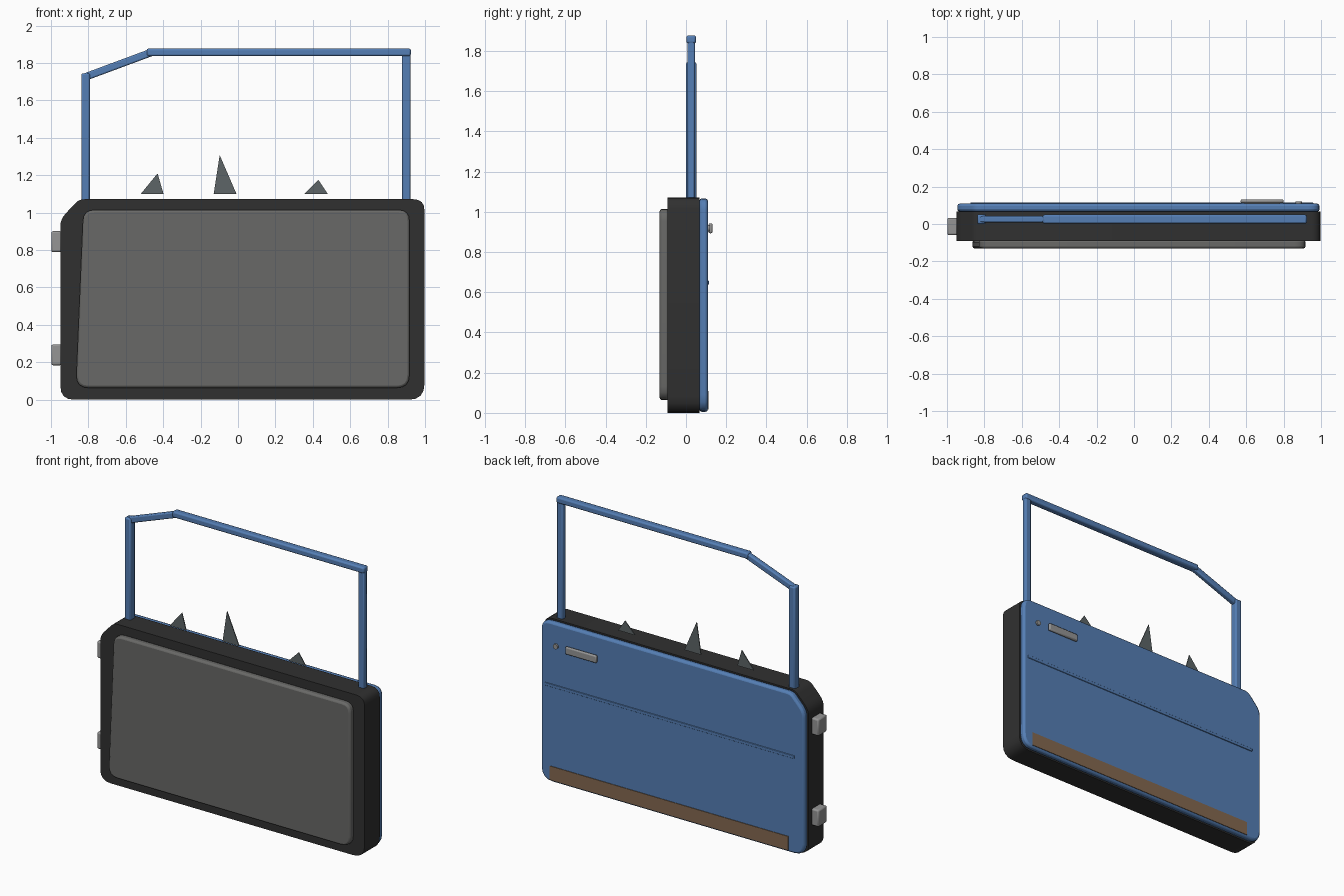
import bpy, bmesh, math
from mathutils import Vector

if "Cube" in bpy.data.objects:
    bpy.data.objects.remove(bpy.data.objects["Cube"])


def material(name, rgb):
    m = bpy.data.materials.new(name)
    m.diffuse_color = (*rgb, 1)
    m.use_nodes = True
    m.node_tree.nodes["Principled BSDF"].inputs["Base Color"].default_value = m.diffuse_color
    return m


BLUE = material("blue_paint", (0.09, 0.21, 0.46))
DARK = material("dark_shell", (0.03, 0.03, 0.03))
TRIM = material("inner_trim", (0.14, 0.14, 0.135))
RUST = material("rust", (0.23, 0.14, 0.08))
GLASS = material("broken_glass", (0.11, 0.13, 0.135))
METAL = material("metal", (0.3, 0.3, 0.3))


def finish(obj, mat, bevel=0, segments=2):
    obj.data.materials.append(mat)
    bpy.ops.object.select_all(action='DESELECT')
    bpy.context.view_layer.objects.active = obj
    obj.select_set(True)
    if bevel:
        b = obj.modifiers.new("bevel", 'BEVEL')
        b.width, b.segments = bevel, segments
        b.limit_method, b.angle_limit = 'ANGLE', math.radians(50)
    bpy.ops.object.shade_smooth_by_angle(angle=math.radians(30))
    return obj


def box(name, x, y, z, mat, bevel=0):
    """Box given by its min/max ranges."""
    spans = (x, y, z)
    bpy.ops.mesh.primitive_cube_add(size=1, location=[(a + b) / 2 for a, b in spans])
    o = bpy.context.object
    o.name = name
    o.scale = [b - a for a, b in spans]
    bpy.ops.object.transform_apply(location=False, rotation=False, scale=True)
    return finish(o, mat, bevel)


def rounded(corners, steps=4):
    """Round each (x, z, radius) corner of an outline."""
    out = []
    n = len(corners)
    for i, (x, z, r) in enumerate(corners):
        p = Vector((x, z))
        if r == 0:
            out.append(p)
            continue
        a = p + (Vector(corners[i - 1][:2]) - p).normalized() * r
        b = p + (Vector(corners[(i + 1) % n][:2]) - p).normalized() * r
        for k in range(steps + 1):
            t = k / steps
            out.append(a * (1 - t) ** 2 + p * 2 * t * (1 - t) + b * t * t)
    return out


def slab(name, corners, y0, y1, mat, bevel=0):
    """Extrude an x-z outline from y0 to y1."""
    bm = bmesh.new()
    face = bm.faces.new([bm.verts.new((p.x, y0, p.y)) for p in rounded(corners)])
    ext = bmesh.ops.extrude_face_region(bm, geom=[face])
    moved = [v for v in ext["geom"] if isinstance(v, bmesh.types.BMVert)]
    bmesh.ops.translate(bm, verts=moved, vec=(0, y1 - y0, 0))
    bmesh.ops.recalc_face_normals(bm, faces=bm.faces)
    me = bpy.data.meshes.new(name)
    bm.to_mesh(me)
    bm.free()
    o = bpy.data.objects.new(name, me)
    bpy.context.collection.objects.link(o)
    return finish(o, mat, bevel)


def door_outline(d):
    """Door silhouette, inset by d."""
    return [(-0.95 + d, d, 0.075), (0.997 - d, d, 0.085), (0.997 - d, 1.072 - d, 0.06),
            (-0.85 + d / 2, 1.072 - d, 0.03), (-0.95 + d, 0.965 - d / 2, 0.04)]


# Door shell, outer skin and inner panel
slab("door_shell", door_outline(0), -0.092, 0.068, DARK)
slab("outer_skin", door_outline(0.005), 0.066, 0.109, BLUE, 0.013)
slab("inner_panel", [(-0.867, 0.063, 0.07), (0.917, 0.063, 0.07),
                     (0.917, 1.015, 0.06), (-0.827, 1.015, 0.06)],
     -0.131, -0.085, TRIM, 0.012)

# Window frame
YC = 0.026
box("frame_front_post", (-0.838, -0.792), (YC - 0.026, YC + 0.026), (1.04, 1.745), BLUE, 0.009)
box("frame_rear_post", (0.878, 0.922), (YC - 0.018, YC + 0.018), (1.04, 1.86), BLUE, 0.008)
box("frame_top_rail", (-0.488, 0.924), (YC - 0.024, YC + 0.024), (1.837, 1.878), BLUE, 0.01)
a, b = Vector((-0.832, 0, 1.72)), Vector((-0.452, 0, 1.861))
half = (b - a).length / 2
rail = box("frame_sloped_rail", (-half, half), (-0.017, 0.017), (-0.02, 0.02), BLUE, 0.008)
rail.location = (a + b) / 2 + Vector((0, YC, 0))
rail.rotation_euler.y = -math.atan2(b.z - a.z, b.x - a.x)

# Broken glass shards in the window opening
for i, (x0, x1, xa, za) in enumerate([(-0.52, -0.398, -0.43, 1.21),
                                      (-0.13, -0.008, -0.098, 1.308),
                                      (0.355, 0.48, 0.43, 1.176)]):
    slab(f"glass_shard_{i + 1}", [(x0, 1.10, 0), (x1, 1.10, 0), (xa, za, 0)],
         YC - 0.003, YC + 0.003, GLASS)

# Hinges on the leading edge
for name, z in (("lower_hinge", 0.24), ("upper_hinge", 0.845)):
    box(name, (-0.998, -0.942), (-0.06, 0.033), (z - 0.056, z + 0.056), METAL, 0.01)

# Outer handle and lock
box("handle_base", (0.59, 0.78), (0.1, 0.116), (0.904, 0.932), METAL)
box("door_handle", (0.57, 0.80), (0.112, 0.132), (0.893, 0.943), METAL, 0.008)
bpy.ops.mesh.primitive_cylinder_add(vertices=16, radius=0.017, depth=0.022,
                                    location=(0.88, 0.109, 0.918),
                                    rotation=(math.pi / 2, 0, 0))
lock = bpy.context.object
lock.name = "door_lock"
finish(lock, METAL)

# Side crease and rusted sill strip
box("side_crease", (-0.875, 0.96), (0.1, 0.114), (0.638, 0.658), BLUE, 0.003)
box("rust_strip", (-0.83, 0.925), (0.1, 0.113), (0.018, 0.11), RUST)
